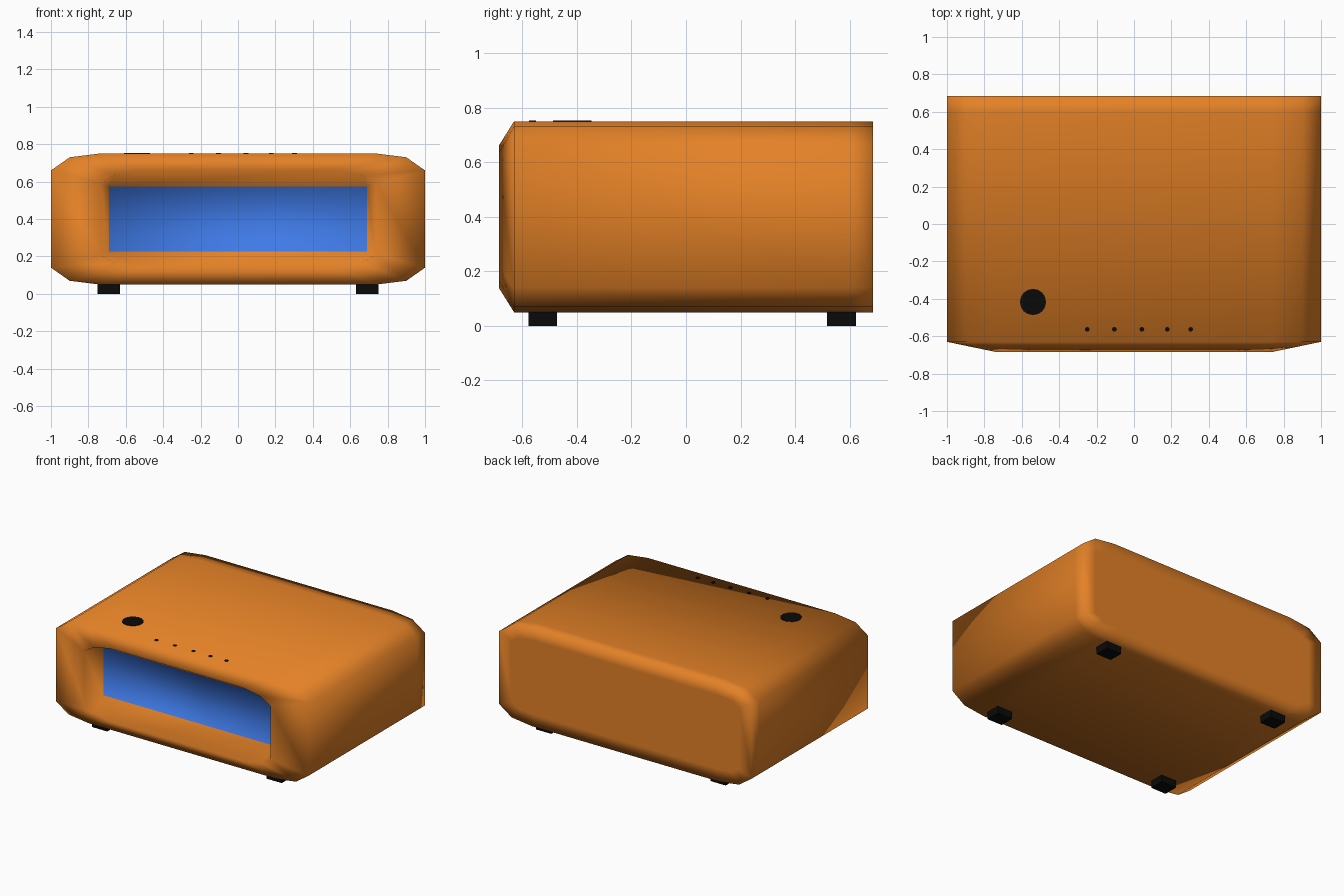
import bpy, bmesh, math

if "Cube" in bpy.data.objects:
    bpy.data.objects.remove(bpy.data.objects["Cube"])


def material(name, rgb):
    m = bpy.data.materials.new(name)
    m.diffuse_color = (*rgb, 1)
    m.use_nodes = True
    m.node_tree.nodes["Principled BSDF"].inputs["Base Color"].default_value = m.diffuse_color
    return m


ORANGE = material("orange plastic", (0.77, 0.22, 0.02))
BLUE = material("blue screen", (0.05, 0.195, 0.80))
BLACK = material("black rubber", (0.003, 0.003, 0.003))


def finish(bm, name, *mats):
    mesh = bpy.data.meshes.new(name)
    bm.to_mesh(mesh)
    bm.free()
    for m in mats:
        mesh.materials.append(m)
    ob = bpy.data.objects.new(name, mesh)
    bpy.context.collection.objects.link(ob)
    return ob


def ring(bm, corner, y):
    """Mirror a quarter outline (x, z offset) into a closed loop about z = 0.4."""
    q = corner
    pts = (q + [(-x, z) for x, z in reversed(q)]
           + [(-x, -z) for x, z in q] + [(x, -z) for x, z in reversed(q)])
    return [bm.verts.new((x, y, 0.4 + z)) for x, z in pts]


# Casing: rounded sleeve, flat back, chamfered front and recessed screen
outer = [(1.0, 0.26), (0.9, 0.33), (0.74, 0.35)]
rim = [(0.735, 0.19), (0.66, 0.235), (0.52, 0.262)]
screen = [(0.69, 0.173)] * 3
back = [(0.9, 0.22), (0.84, 0.255), (0.72, 0.265)]
bm = bmesh.new()
loops = [ring(bm, c, y) for c, y in (
    (back, 0.685), (outer, 0.685), (outer, 0.60), (outer, -0.63),
    (rim, -0.685), (screen, -0.535))]
for a, b in zip(loops, loops[1:]):
    for i in range(len(a)):
        j = (i + 1) % len(a)
        bm.faces.new((a[i], a[j], b[j], b[i]))
bm.faces.new(loops[0])
glass = bm.faces.new(loops[-1])
glass.material_index = 1
bmesh.ops.remove_doubles(bm, verts=bm.verts[:], dist=1e-4)
bmesh.ops.recalc_face_normals(bm, faces=bm.faces[:])
for f in bm.faces:
    f.smooth = True
finish(bm, "casing", ORANGE, BLUE)


# Round button and small indicator dots on the top
def disc(name, x, y, r, sides):
    bm = bmesh.new()
    bmesh.ops.create_cone(bm, cap_ends=True, segments=sides,
                          radius1=r, radius2=r, depth=0.006)
    ob = finish(bm, name, BLACK)
    ob.location = (x, y, 0.75)


disc("top_button", -0.54, -0.417, 0.07, 16)
for n, x in enumerate((-0.25, -0.105, 0.042, 0.178, 0.303)):
    disc(f"indicator_dot_{n + 1}", x, -0.563, 0.013, 8)

# Four square feet
for sx in (-1, 1):
    for y in (-0.525, 0.57):
        bm = bmesh.new()
        bmesh.ops.create_cube(bm, size=1)
        foot = finish(bm, "foot", BLACK)
        foot.scale = (0.12, 0.105, 0.06)
        foot.location = (sx * 0.69, y, 0.03)
